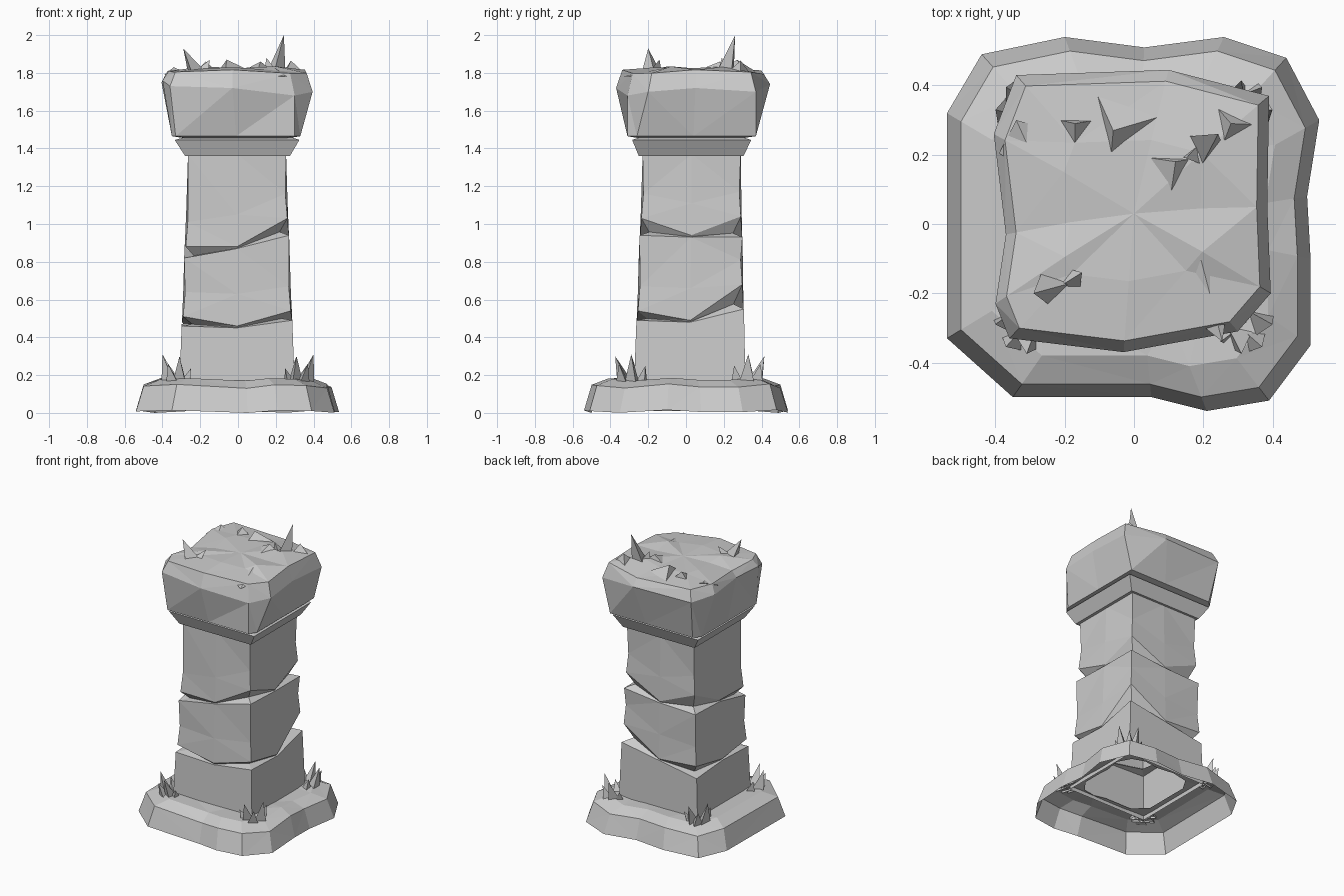
import bpy, bmesh, math
from mathutils import Vector

if "Cube" in bpy.data.objects:
    bpy.data.objects.remove(bpy.data.objects["Cube"])


def finish(name, bm):
    bmesh.ops.triangulate(bm, faces=bm.faces[:])
    bmesh.ops.recalc_face_normals(bm, faces=bm.faces[:])
    me = bpy.data.meshes.new(name)
    bm.to_mesh(me)
    bm.free()
    ob = bpy.data.objects.new(name, me)
    bpy.context.collection.objects.link(ob)
    return ob


def loft(name, rings, peak=None):
    """Skin a stack of equal-length rings, optionally fanned to a peak."""
    bm = bmesh.new()
    rows = [[bm.verts.new(p) for p in r] for r in rings]
    n = len(rows[0])
    for a, b in zip(rows, rows[1:]):
        for i in range(n):
            j = (i + 1) % n
            bm.faces.new((a[i], a[j], b[j], b[i]))
    if peak:
        c = bm.verts.new(peak)
        for i in range(n):
            bm.faces.new((rows[-1][i], rows[-1][(i + 1) % n], c))
    return finish(name, bm)


# Base slab: irregular outline, open underneath
outline = [(-.54, -.33), (-.35, -.5), (.05, -.5), (.21, -.54), (.39, -.51),
           (.51, -.35), (.51, -.1), (.5, .08), (.535, .3), (.44, .48),
           (.26, .54), (.03, .51), (-.2, .54), (-.44, .49), (-.54, .32)]


def base_ring(s, z, wobble=0):
    return [(x * s, y * s, z + wobble * math.sin(i * 2.3))
            for i, (x, y) in enumerate(outline)]


loft("base_slab", [base_ring(1, .008, .008), base_ring(.925, .142, .012),
                   base_ring(.76, .178, .008), base_ring(.5, .175)])

# Shaft: corner and mid-side columns; each crack opens at (low, high)
# order: front-left, front, front-right, right, back-right, back, back-left, left
signs = [(-1, -1), (0, -1), (1, -1), (1, 0), (1, 1), (0, 1), (-1, 1), (-1, 0)]
crack_a = [(.46, .51), (.45, .46), (.49, .54), (.48, .49),
           (.55, .68), (.5, .51), (.45, .53), (.47, .48)]
crack_b = [(.82, .88), (.87, .88), (.94, 1.03), (.93, .94),
           (.93, 1.04), (.9, .91), (.89, 1.02), (.88, .89)]


def shaft_point(i, z, inset=0):
    sx, sy = signs[i]
    t = (z - .15) / 1.21
    hx, hy = .305 - .045 * t, .295 - .035 * t
    if sx * sy:
        hx, hy = hx - inset, hy - inset
    else:
        hx, hy = hx - inset * .15, hy - inset * .15
    return (-.005 + sx * hx, .02 + .01 * t + sy * hy, z)


shaft = [[shaft_point(i, .15) for i in range(8)]]
for crack, depth in ((crack_a, .055), (crack_b, .05)):
    shaft.append([shaft_point(i, crack[i][0]) for i in range(8)])
    shaft.append([shaft_point(i, crack[i][0] * .8 + crack[i][1] * .2, depth)
                  for i in range(8)])
    shaft.append([shaft_point(i, crack[i][1], .006) for i in range(8)])
    shaft.append([shaft_point(i, crack[i][1] + (.17 if i % 2 else .13), .012)
                  for i in range(8)])
shaft.append([shaft_point(i, 1.37) for i in range(8)])
loft("shaft", shaft)


# Collar and cap
def box_ring(x0, x1, y0, y1, z):
    xs, ys = {-1: x0, 0: (x0 + x1) / 2, 1: x1}, {-1: y0, 0: (y0 + y1) / 2, 1: y1}
    return [(xs[a], ys[b], z) for a, b in signs]


loft("collar", [box_ring(-.25, .25, -.22, .28, 1.36),
                box_ring(-.28, .275, -.25, .305, 1.36),
                box_ring(-.335, .325, -.285, .345, 1.445),
                box_ring(-.28, .28, -.24, .3, 1.46)])

belly = [(-.36, -.33, 1.73), (-.03, -.37, 1.72), (.3, -.31, 1.68), (.395, -.2, 1.7),
         (.385, .05, 1.72), (.39, .37, 1.7), (.1, .445, 1.74), (-.34, .43, 1.74),
         (-.405, .26, 1.75), (-.37, -.03, 1.75), (-.40, -.23, 1.76)]
foot = [(-.33, -.31), (-.01, -.31), (.3, -.31), (.33, -.26), (.33, .04), (.33, .37),
        (.05, .37), (-.31, .37), (-.35, .33), (-.35, .04), (-.35, -.28)]
rim = [(x * .92, y * .92 + .003, 1.805 + .012 * math.sin(i * 1.9))
       for i, (x, y, z) in enumerate(belly)]
inner = [(x * .5, y * .5 + .02, 1.825 + .01 * math.sin(i * 2.7))
         for i, (x, y, z) in enumerate(belly)]
loft("cap", [[(x * .82, y * .82, 1.455) for x, y in foot],
             [(x, y, 1.465) for x, y in foot], belly, rim, inner], (0, .03, 1.825))


# Pointed shards: triangular pyramids leaning towards a tip
def shards(name, items):
    bm = bmesh.new()
    for base, tip, width, turn in items:
        foot3 = [bm.verts.new(Vector(base) + width * Vector(
            (math.cos(turn + k * 2.094), math.sin(turn + k * 2.094), 0)))
            for k in range(3)]
        top = bm.verts.new(tip)
        for k in range(3):
            bm.faces.new((foot3[k], foot3[(k + 1) % 3], top))
    return finish(name, bm)


shards("cap_spikes", [
    ((.2, .22, 1.81), (.243, .26, 2.0), .055, .4),
    ((.18, .2, 1.81), (.15, .19, 1.88), .04, 1.2),
    ((-.23, -.18, 1.81), (-.29, -.2, 1.93), .055, .2),
    ((-.19, -.17, 1.81), (-.15, -.14, 1.87), .04, 1.5)])

shards("cap_rubble", [
    ((-.17, .27, 1.81), (-.17, .29, 1.86), .06, .5),
    ((-.03, .29, 1.80), (-.06, .27, 1.87), .12, .2),
    ((.1, .14, 1.80), (.12, .18, 1.86), .11, 2.6),
    ((.28, .28, 1.80), (.28, .29, 1.865), .07, .1),
    ((-.3, .2, 1.79), (-.34, .3, 1.83), .09, 1.0),
    ((.2, -.2, 1.78), (.19, -.09, 1.83), .15, .9)])

# Grass-like tufts at the four foot corners
tufts = []
for sx in (-1, 1):
    for sy in (-1, 1):
        cy = .02
        for bx, by, tx, ty, h, w in ((.36, .30, .40, .31, .31, .045),
                                     (.30, .34, .31, .395, .30, .045),
                                     (.34, .35, .37, .375, .26, .04),
                                     (.27, .33, .25, .36, .235, .035),
                                     (.34, .25, .37, .235, .25, .035)):
            tufts.append(((sx * bx, cy + sy * by, .165),
                          (sx * tx, cy + sy * ty, h), w, sx * .7 + sy * .4))
shards("corner_tufts", tufts)
